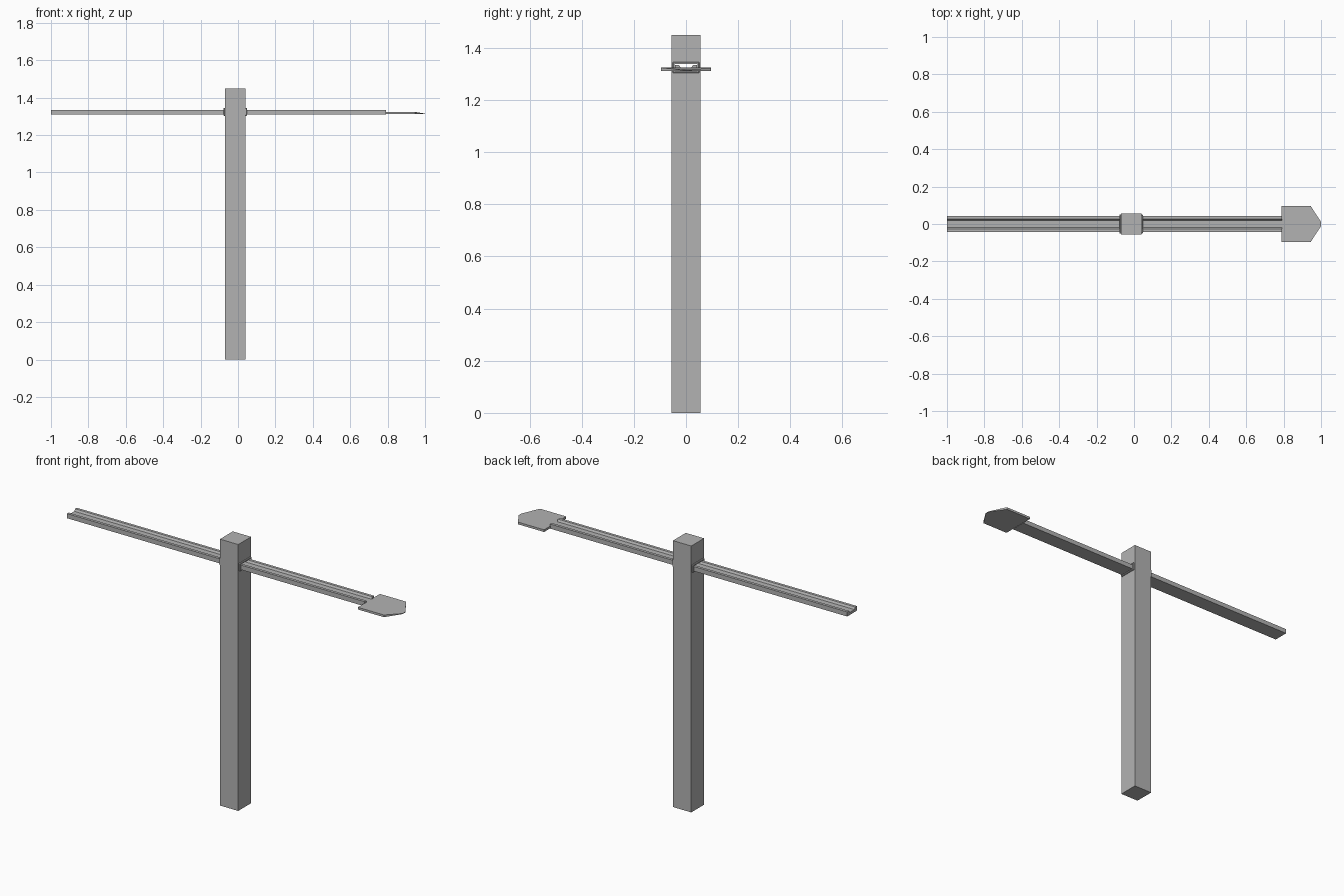
import bpy, bmesh

if "Cube" in bpy.data.objects:
    bpy.data.objects.remove(bpy.data.objects["Cube"])

grey = bpy.data.materials.new("plain grey")
grey.diffuse_color = (0.45, 0.45, 0.45, 1)
grey.use_nodes = True
grey.node_tree.nodes["Principled BSDF"].inputs["Base Color"].default_value = grey.diffuse_color


def finish(name, bm):
    bmesh.ops.recalc_face_normals(bm, faces=bm.faces)
    me = bpy.data.meshes.new(name)
    bm.to_mesh(me)
    bm.free()
    ob = bpy.data.objects.new(name, me)
    bpy.context.collection.objects.link(ob)
    me.materials.append(grey)
    return ob


def box(name, x, y, z):
    bm = bmesh.new()
    bmesh.ops.create_cube(bm, size=1)
    for v in bm.verts:
        for i, (a, b) in enumerate((x, y, z)):
            v.co[i] = a if v.co[i] < 0 else b
    return finish(name, bm)


def extrude(name, points, offset):
    bm = bmesh.new()
    f = bm.faces.new([bm.verts.new(p) for p in points])
    r = bmesh.ops.extrude_face_region(bm, geom=[f])
    verts = [g for g in r["geom"] if isinstance(g, bmesh.types.BMVert)]
    bmesh.ops.translate(bm, verts=verts, vec=offset)
    if not f.is_valid or len(bm.faces) < len(points) + 2:
        bm.faces.new([v for v in bm.verts][:len(points)])
    return finish(name, bm)


# slot cutter (helper)
cutter = box("slot_cutter", (-0.2, 0.2), (-0.044, 0.044), (1.309, 1.339))
cutter.hide_render = True
cutter.hide_viewport = True


def cut_slot(ob):
    m = ob.modifiers.new("slot", 'BOOLEAN')
    m.operation = 'DIFFERENCE'
    m.solver = 'EXACT'
    m.object = cutter


# square post with a slot through it
post = box("post", (-0.07, 0.04), (-0.055, 0.055), (0, 1.45))
cut_slot(post)

# thin chamfered collars around both slot mouths
for name, x0, x1 in (("collar_left", -0.078, -0.068), ("collar_right", 0.038, 0.048)):
    c = box(name, (x0, x1), (-0.051, 0.051), (1.303, 1.346))
    b = c.modifiers.new("chamfer", 'BEVEL')
    b.width = 0.003
    b.segments = 1
    cut_slot(c)

# long grooved rail
half = [(0.042, 1.31), (0.042, 1.335), (0.027, 1.335), (0.020, 1.324)]
profile = half + [(-y, z) for y, z in reversed(half)]
extrude("rail", [(-1, y, z) for y, z in profile], (1.79, 0, 0))

# flat paddle with a tapered tip
outline = [(0.788, -0.095), (0.945, -0.095), (1.0, -0.012),
           (1.0, 0.012), (0.945, 0.095), (0.788, 0.095)]
paddle = extrude("paddle", [(x, y, 1.312) for x, y in outline], (0, 0, 0.012))
for v in paddle.data.vertices:
    if v.co.x > 0.99 and v.co.z > 1.32:
        v.co.z = 1.315
